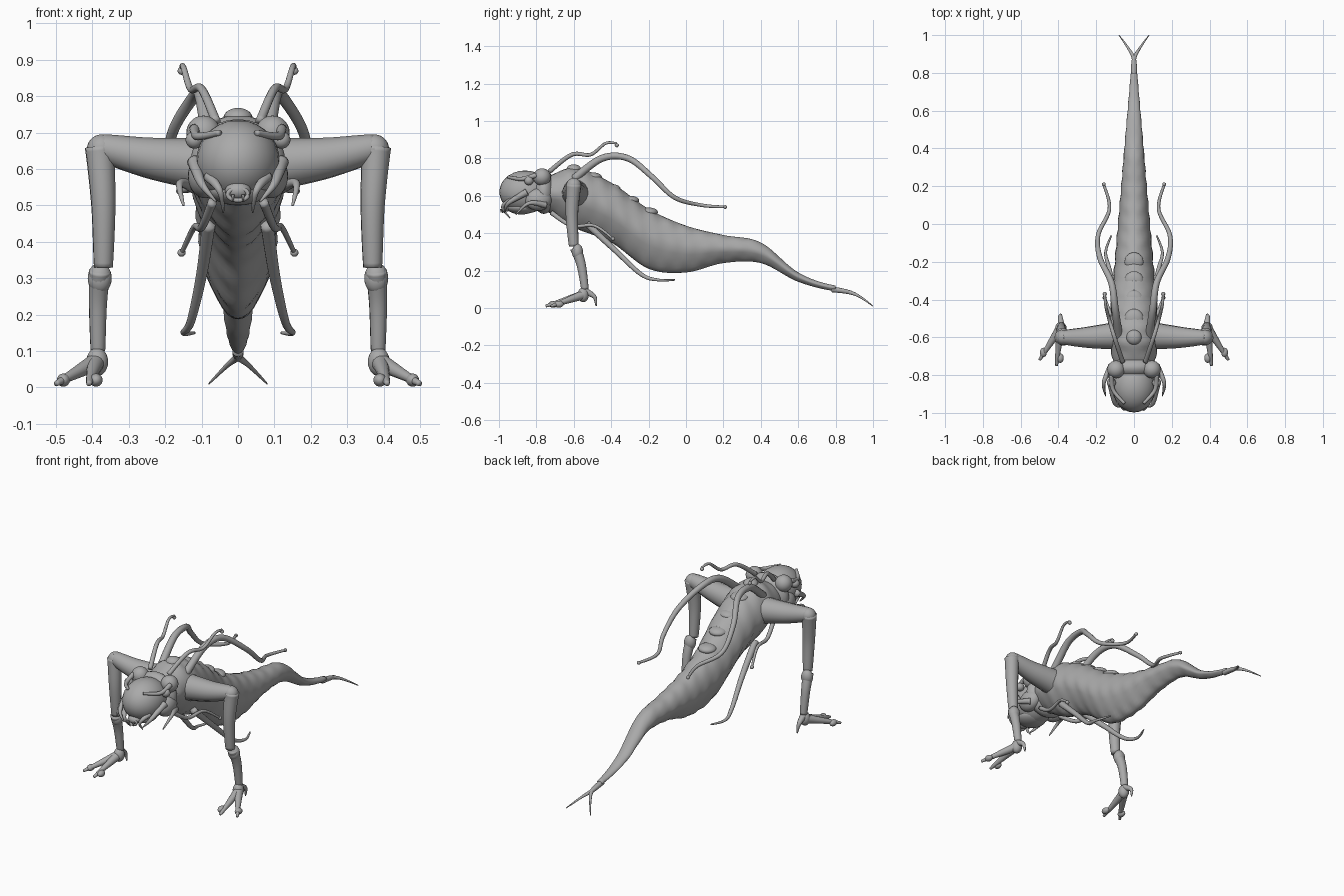
import bpy, bmesh, math
from mathutils import Vector

cube = bpy.data.objects.get("Cube")
if cube:
    bpy.data.objects.remove(cube, do_unlink=True)

skin = bpy.data.materials.new("grey skin")
skin.use_nodes = True
GREY = (.4, .4, .4, 1)
skin.diffuse_color = GREY
skin.node_tree.nodes["Principled BSDF"].inputs["Base Color"].default_value = GREY


def finish(name, bm):
    """Turn a bmesh into a smooth shaded grey object."""
    bmesh.ops.recalc_face_normals(bm, faces=bm.faces)
    mesh = bpy.data.meshes.new(name)
    bm.to_mesh(mesh)
    bm.free()
    mesh.materials.append(skin)
    mesh.shade_smooth()
    obj = bpy.data.objects.new(name, mesh)
    bpy.context.collection.objects.link(obj)


def spline(points, steps):
    """Smooth curve through evenly timed points of any length."""
    last = len(points) - 1
    result = []
    for i in range(last):
        before = points[max(0, i - 1)]
        start, end = points[i], points[i + 1]
        after = points[min(last, i + 2)]
        for s in range(steps):
            t = s / steps
            result.append([
                b + t * (c - a) / 2 + t * t * (a - 2.5 * b + 2 * c - d / 2)
                + t ** 3 * (3 * (b - c) + d - a) / 2
                for a, b, c, d in zip(before, start, end, after)])
    result.append(list(points[last]))
    return result


def skin_rings(name, rings):
    """Bridge a series of equal rings and close both ends."""
    bm = bmesh.new()
    loops = [[bm.verts.new(point) for point in ring] for ring in rings]
    count = len(loops[0])
    for low, high in zip(loops, loops[1:]):
        for i in range(count):
            j = (i + 1) % count
            bm.faces.new((low[i], low[j], high[j], high[i]))
    bm.faces.new(loops[0])
    bm.faces.new(loops[-1])
    finish(name, bm)


def circle_angles(sides):
    return [math.tau * k / sides for k in range(sides)]


def body_width(y):
    """Half width: narrow neck, broad shoulders, straight taper to the tail."""
    return .085 * (1 - y) * min(1, 2 * (y + 1.1))


def trunk(name, start, end, bottom, top):
    """Wrinkled, keeled loft along y between a belly and a back profile."""
    profile = spline(list(zip(bottom, top)), 12)
    rings = []
    for i, (low, high) in enumerate(profile):
        y = start + (end - start) * i / (len(profile) - 1)
        ring = []
        for a in circle_angles(28):
            up = math.sin(a)
            fold = 1 + .03 * math.sin(70 * y + 2 * up) * math.cos(3 * a) ** 2
            keel = 1 - .35 * max(0, -up)
            ring.append((body_width(y) * math.cos(a) * fold * keel, y,
                         (low + high) / 2 + (high - low) / 2 * up * fold))
        rings.append(ring)
    skin_rings(name, rings)


def tube(name, thick, thin, *points, side=1):
    """Smooth tube through points, tapering from thick to thin."""
    centres = [Vector((side * x, y, z)) for x, y, z in spline(points, 8)]
    last = len(centres) - 1
    normal = None
    rings = []
    for i, centre in enumerate(centres):
        along = centres[min(i + 1, last)] - centres[max(i - 1, 0)]
        along.normalize()
        if normal is None:
            normal = along.orthogonal()
        normal = (normal - along * normal.dot(along)).normalized()
        across = along.cross(normal)
        radius = thick + (thin - thick) * i / last
        rings.append([centre + radius * (normal * math.cos(a) + across * math.sin(a))
                      for a in circle_angles(14)])
    skin_rings(name, rings)


def ball(name, radius, centre, stretch=(1, 1, 1), side=1):
    """Sphere, optionally stretched along the axes."""
    x, y, z = centre
    bm = bmesh.new()
    bmesh.ops.create_uvsphere(bm, u_segments=24, v_segments=14, radius=radius)
    bmesh.ops.scale(bm, vec=stretch, verts=bm.verts)
    bmesh.ops.translate(bm, vec=(side * x, y, z), verts=bm.verts)
    finish(name, bm)


def pair(maker, name, *shape):
    """Build a part on the left and its mirror on the right."""
    maker("left_" + name, *shape, side=1)
    maker("right_" + name, *shape, side=-1)


# Body tapering into the forked tail
trunk("body", -.8, .8,
      bottom=(.54, .43, .35, .21, .19, .24, .24, .14, .09),
      top=(.68, .75, .67, .53, .44, .39, .35, .19, .12))
pair(tube, "tail_fork", .016, .002, (0, .78, .1), (0, .87, .085), (.03, .93, .06), (.08, 1, .01))

# Plates and knobs along the spine
ball("shoulder_knob", .04, (0, -.6, .74), (1, 1, .7))
for row in range(4):
    ball("spine_plate", .05, (0, -.5 + row / 10, .7 - row / 16), (1, 1, .5))

# Head with domed face and flared collar
ball("head", .115, (0, -.86, .62), (1, 1.2, 1))
ball("collar", .13, (0, -.76, .62), (1, .5, .9))
pair(ball, "collar_lobe", .047, (.095, -.77, .7))
pair(ball, "cheek", .06, (.09, -.79, .58), (.8, 1.2, 1))
pair(ball, "eye", .024, (.12, -.84, .68))
pair(tube, "brow", .008, .014, (.05, -.95, .7), (.11, -.88, .69), (.12, -.8, .71))
ball("jaw", .08, (0, -.88, .54), (1, 1, .5))

# Mouth ring and teeth
ball("muzzle", .036, (0, -.96, .54), (1, .8, .7))
mouth = [(.028 * math.cos(a), -.98, .53 + .016 * math.sin(a)) for a in circle_angles(12)]
tube("mouth_ring", .006, .006, *mouth, mouth[0])
pair(tube, "tooth", .005, .001, (.014, -.99, .53), (.014, -.99, .51))

# Curved mandibles and cheek feelers
pair(tube, "outer_mandible", .02, .002, (.12, -.85, .62), (.1, -.95, .56), (.06, -.97, .51))
pair(tube, "inner_tusk", .016, .002, (.08, -.93, .58), (.05, -.98, .54), (.04, -.94, .48))
pair(tube, "cheek_feeler", .018, .003, (.12, -.75, .55), (.16, -.84, .56), (.15, -.91, .5))

# Front legs
pair(tube, "upper_arm", .078, .036, (.07, -.59, .61), (.24, -.6, .63), (.38, -.6, .66))
pair(ball, "elbow", .04, (.375, -.6, .655))
pair(tube, "forearm", .041, .026, (.38, -.6, .66), (.37, -.61, .5), (.37, -.6, .33))
pair(ball, "wrist", .033, (.38, -.58, .3), (1, .9, 1.3))
pair(tube, "shank", .03, .02, (.38, -.59, .32), (.385, -.56, .23), (.385, -.54, .1))
pair(ball, "ankle", .03, (.387, -.55, .07), (1, 1, 1.3))

# Splayed toes, each with a swollen knuckle, and a heel spur
for name, x, y in (("outer", .5, -.72), ("inner", .41, -.75)):
    middle = (.39 + x) / 2, (y - .55) / 2, .04
    pair(tube, name + "_toe", .026, .007, (.39, -.55, .07), middle, (x, y, .01))
    pair(ball, name + "_knuckle", .018, (x - .02, y + .04, .02), (1, 1.4, 1))
pair(tube, "heel_spur", .02, .003, (.385, -.54, .09), (.39, -.49, .06), (.385, -.48, .01))

# Long whip tentacles on the back and belly
pair(tube, "back_tentacle", .022, .007, (.08, -.6, .69), (.1, -.45, .8), (.12, -.31, .8),
     (.18, -.18, .7), (.19, -.06, .59), (.13, .08, .55), (.16, .21, .54))
pair(ball, "back_tentacle_tip", .01, (.16, .21, .54))
pair(tube, "belly_tentacle", .019, .004, (.08, -.53, .45), (.1, -.38, .31), (.13, -.24, .18),
     (.15, -.15, .15), (.12, -.06, .15))

# Short curled feelers above and below
pair(tube, "upper_feeler", .013, .006, (.06, -.73, .73), (.1, -.61, .82), (.13, -.51, .82),
     (.15, -.43, .88), (.155, -.37, .88))
pair(ball, "upper_feeler_tip", .011, (.155, -.37, .87))
pair(tube, "lower_feeler", .013, .006, (.07, -.72, .51), (.1, -.61, .44), (.12, -.49, .44),
     (.155, -.39, .37))
pair(ball, "lower_feeler_tip", .011, (.155, -.39, .37))
